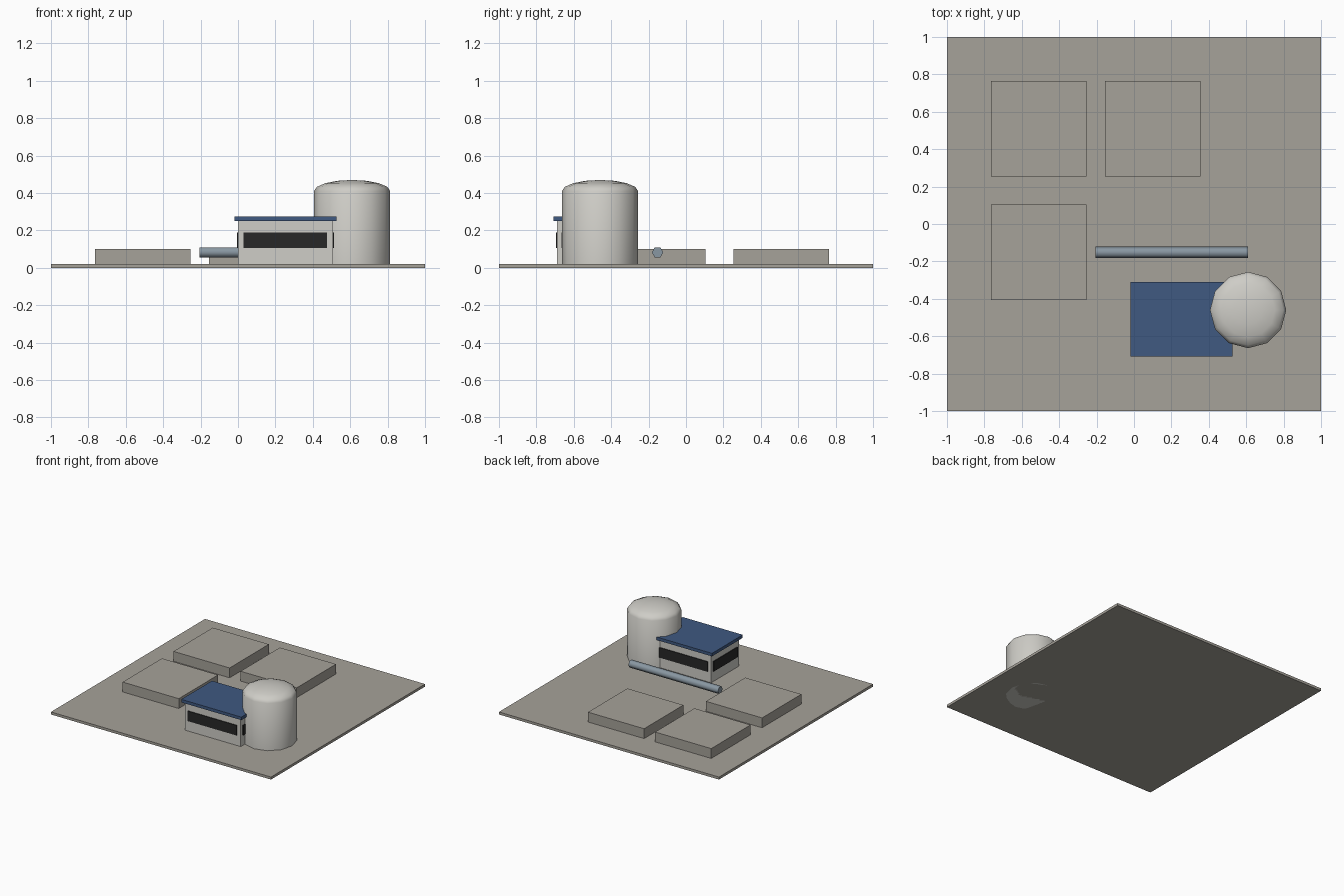
import bpy, bmesh, math
from mathutils import Matrix

if "Cube" in bpy.data.objects:
    bpy.data.objects.remove(bpy.data.objects["Cube"])


def material(name, rgb):
    m = bpy.data.materials.new(name)
    m.diffuse_color = (*rgb, 1)
    m.use_nodes = True
    m.node_tree.nodes["Principled BSDF"].inputs["Base Color"].default_value = m.diffuse_color
    return m


CONCRETE = material("concrete", (0.38, 0.36, 0.32))
WALL = material("pale_grey", (0.62, 0.61, 0.57))
ROOF = material("roof_blue", (0.05, 0.10, 0.22))
GLASS = material("dark_glass", (0.02, 0.02, 0.02))
PIPE = material("steel_blue_grey", (0.25, 0.31, 0.36))


def finish(name, bm, mat, smooth=None):
    bmesh.ops.recalc_face_normals(bm, faces=bm.faces)
    me = bpy.data.meshes.new(name)
    bm.to_mesh(me)
    bm.free()
    ob = bpy.data.objects.new(name, me)
    bpy.context.collection.objects.link(ob)
    me.materials.append(mat)
    if smooth:
        bpy.ops.object.select_all(action='DESELECT')
        ob.select_set(True)
        bpy.context.view_layer.objects.active = ob
        bpy.ops.object.shade_smooth_by_angle(angle=math.radians(smooth))
    return ob


def box(name, x, y, z, mat):
    """Box from (min, max) ranges."""
    bm = bmesh.new()
    bmesh.ops.create_cube(bm, size=1)
    for v in bm.verts:
        v.co = [r[0] if c < 0 else r[1] for c, r in zip(v.co, (x, y, z))]
    return finish(name, bm, mat)


# Ground slab and three raised pads
box("ground_slab", (-1, 1), (-1, 1), (0, 0.021), CONCRETE)
for i, (x, y) in enumerate([(-0.51, 0.51), (0.10, 0.51), (-0.51, -0.15)]):
    box(f"concrete_pad_{i + 1}", (x - 0.255, x + 0.255), (y - 0.255, y + 0.255),
        (0.01, 0.102), CONCRETE)

# Building with overhanging roof
X0, X1, Y0, Y1 = 0.0, 0.508, -0.69, -0.327
box("building_walls", (X0, X1), (Y0, Y1), (0.01, 0.252), WALL)
box("building_roof", (X0 - 0.02, X1 + 0.018), (Y0 - 0.018, Y1 + 0.018), (0.25, 0.275), ROOF)

# Window strips as thin plates on all four sides
WZ, T = (0.105, 0.188), 0.006
for name, y in (("front", (Y0 - T, Y0)), ("back", (Y1, Y1 + T))):
    box(f"{name}_window", (X0 + 0.03, X1 - 0.033), y, WZ, GLASS)
for name, x in (("left", (X0 - T, X0)), ("right", (X1, X1 + T))):
    box(f"{name}_window", x, (Y0 + 0.025, Y1 - 0.025), WZ, GLASS)

# Tank: straight wall with a shallow dome, built from rings
SIDES, R = 12, 0.204
profile = [(R, 0.0), (R, 0.41)]
profile += [(R * math.cos(a), 0.41 + 0.06 * math.sin(a))
            for a in (math.radians(d) for d in (22.5, 45, 67.5))]
bm = bmesh.new()
rings = [[bm.verts.new((0.61 + r * math.cos(2 * math.pi * k / SIDES),
                        -0.46 + r * math.sin(2 * math.pi * k / SIDES), z))
          for k in range(SIDES)] for r, z in profile]
tip = bm.verts.new((0.61, -0.46, 0.47))
bm.faces.new(rings[0])
for k in range(SIDES):
    n = (k + 1) % SIDES
    for a, b in zip(rings, rings[1:]):
        bm.faces.new((a[k], a[n], b[n], b[k]))
    bm.faces.new((rings[-1][k], rings[-1][n], tip))
finish("storage_tank", bm, WALL, 40)

# Six-sided pipe along x
bm = bmesh.new()
bmesh.ops.create_cone(bm, cap_ends=True, segments=6, radius1=0.0306, radius2=0.0306, depth=0.815)
ang = max(abs(v.co.y) for v in bm.verts)
# put two corners at +-y so the top is flat
if ang < 0.03:
    bmesh.ops.rotate(bm, verts=bm.verts, matrix=Matrix.Rotation(math.pi / 6, 3, 'Z'))
bmesh.ops.rotate(bm, verts=bm.verts, matrix=Matrix.Rotation(math.pi / 2, 3, 'Y'))
bmesh.ops.translate(bm, verts=bm.verts, vec=(0.2025, -0.152, 0.083))
finish("pipe", bm, PIPE, 65)
